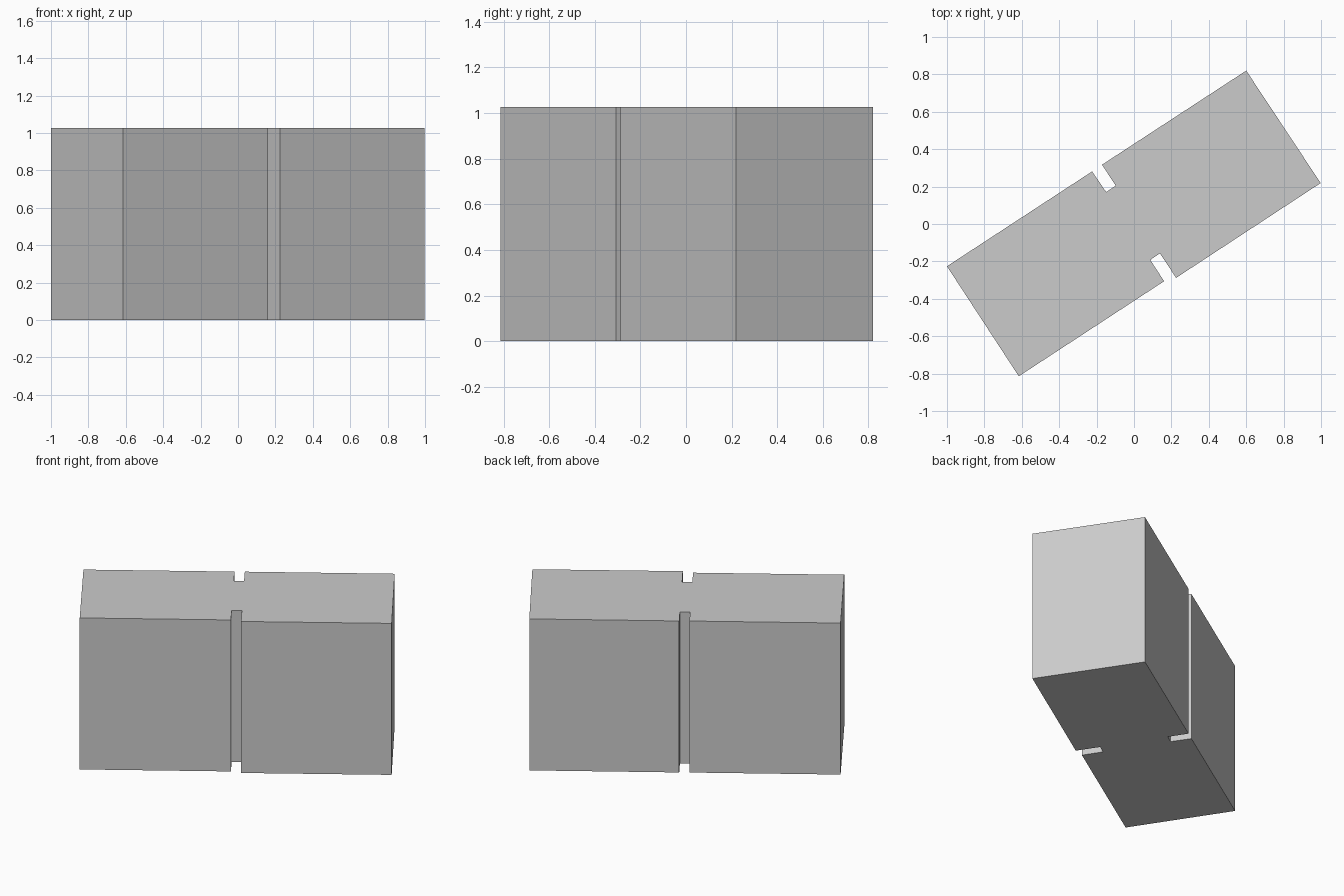
import bpy, bmesh

if "Cube" in bpy.data.objects:
    bpy.data.objects.remove(bpy.data.objects["Cube"])

HEIGHT = 1.026

# Plan outline: turned block with a narrow slot in the middle of each long side
outline = [
    (-1.0, -0.226), (-0.616, -0.814),                                  # left end
    (0.161, -0.306), (0.087, -0.192), (0.139, -0.157), (0.225, -0.288),  # front slot
    (0.998, 0.219), (0.60, 0.820),                                     # right end
    (-0.171, 0.317), (-0.098, 0.205), (-0.149, 0.171), (-0.224, 0.281),  # back slot
]

# Extrude the outline straight up into a solid block
bm = bmesh.new()
base = bm.faces.new([bm.verts.new((x, y, 0)) for x, y in outline])
walls = bmesh.ops.extrude_face_region(bm, geom=[base], use_keep_orig=True)
top = [v for v in walls["geom"] if isinstance(v, bmesh.types.BMVert)]
bmesh.ops.translate(bm, verts=top, vec=(0, 0, HEIGHT))
bmesh.ops.recalc_face_normals(bm, faces=bm.faces)

mesh = bpy.data.meshes.new("slotted_block")
bm.to_mesh(mesh)
bm.free()
bpy.context.collection.objects.link(bpy.data.objects.new("slotted_block", mesh))
